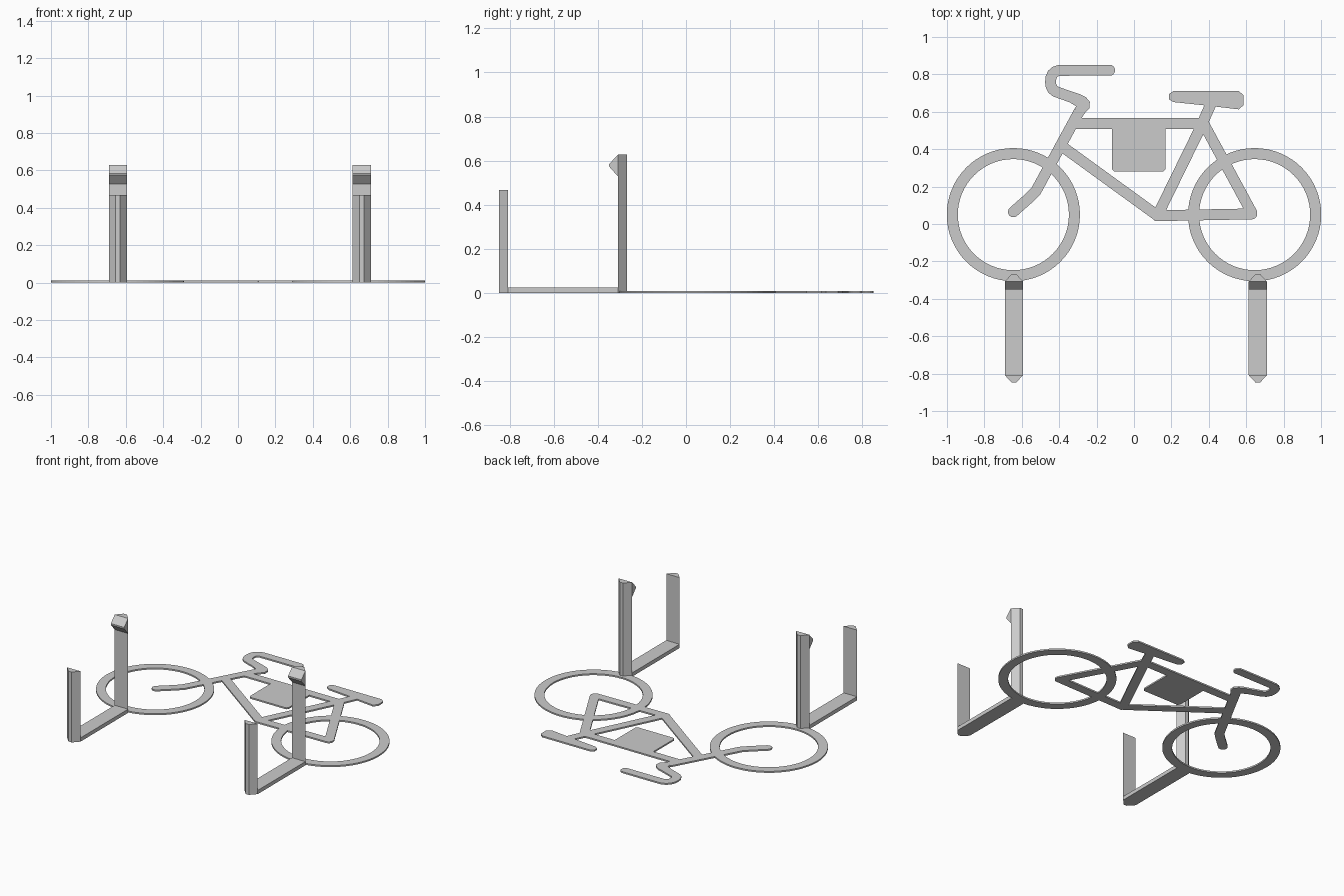
import bpy, bmesh
from math import pi, cos, sin, atan2
from mathutils import Vector

cube = bpy.data.objects.get("Cube")
if cube:
    bpy.data.objects.remove(cube)

grey = bpy.data.materials.new("steel_grey")
grey.use_nodes = True
COLOUR = (0.6, 0.6, 0.6, 1)
grey.diffuse_color = COLOUR
grey.node_tree.nodes["Principled BSDF"].inputs["Base Color"].default_value = COLOUR

THICK = 0.01   # plate thickness
TUBE = 0.058   # width of the frame strips


def prism(name, outline, sweep, place=lambda u, v: (u, v, 0)):
    """Extrude a closed 2D outline along the sweep vector."""
    bm = bmesh.new()
    face = bm.faces.new([bm.verts.new(place(u, v)) for u, v in outline])
    new = bmesh.ops.extrude_face_region(bm, geom=[face])["geom"]
    bmesh.ops.translate(bm, vec=sweep, verts=[g for g in new if isinstance(g, bmesh.types.BMVert)])
    bmesh.ops.recalc_face_normals(bm, faces=bm.faces)
    return finish(name, bm)


def finish(name, bm):
    mesh = bpy.data.meshes.new(name)
    bm.to_mesh(mesh)
    bm.free()
    mesh.materials.append(grey)
    obj = bpy.data.objects.new(name, mesh)
    bpy.context.collection.objects.link(obj)
    return obj


def smooth_path(pts, rounds=2):
    """Corner cutting that keeps the end points."""
    pts = [Vector(p) for p in pts]
    for _ in range(rounds):
        cut = [pts[0]]
        for a, b in zip(pts, pts[1:]):
            cut += [a.lerp(b, 0.25), a.lerp(b, 0.75)]
        pts = cut + [pts[-1]]
    return pts


def strip(name, pts, round_start=False, round_end=False, width=TUBE):
    """Flat strip of constant width along a path, with optional round ends."""
    pts = [Vector(p) for p in pts]
    r = width / 2
    dirs = [(b - a).normalized() for a, b in zip(pts, pts[1:])]
    left, right = [], []
    for i, p in enumerate(pts):
        d0, d1 = dirs[max(i - 1, 0)], dirs[min(i, len(dirs) - 1)]
        t = (d0 + d1).normalized()
        n = Vector((-t.y, t.x)) * r / max(t.dot(d0), 0.5)
        left.append(p + n)
        right.append(p - n)

    def cap(p, d):
        a0 = atan2(d.y, d.x) + pi / 2
        return [p + Vector((cos(a0 - pi * k / 8), sin(a0 - pi * k / 8))) * r for k in range(1, 8)]

    outline = left + (cap(pts[-1], dirs[-1]) if round_end else []) + right[::-1]
    outline += cap(pts[0], -dirs[0]) if round_start else []
    return prism(name, outline, (0, 0, THICK))


def ring(name, cx, cy, outer, inner, sides=64):
    bm = bmesh.new()
    loops = []
    for r, z in ((outer, 0), (outer, THICK), (inner, THICK), (inner, 0)):
        loops.append([bm.verts.new((cx + r * cos(2 * pi * i / sides),
                                    cy + r * sin(2 * pi * i / sides), z)) for i in range(sides)])
    for k in range(4):
        a, b = loops[k], loops[(k + 1) % 4]
        for i in range(sides):
            j = (i + 1) % sides
            bm.faces.new((a[i], a[j], b[j], b[i]))
    bmesh.ops.recalc_face_normals(bm, faces=bm.faces)
    return finish(name, bm)


# Wheels
for name, x in (("front_wheel", -0.645), ("rear_wheel", 0.645)):
    ring(name, x, 0.05, 0.356, 0.297)

# Handlebar running into the steering tube and fork
bar = smooth_path([(-0.13, 0.822), (-0.34, 0.822), (-0.44, 0.82), (-0.45, 0.72),
                   (-0.37, 0.69), (-0.25, 0.65), (-0.295, 0.6)])
strip("handlebar", bar, round_start=True)
strip("fork", [bar[-2], (-0.525, 0.175), (-0.56, 0.14), (-0.645, 0.065)], round_end=True)

# Frame tubes
strip("top_tube", [(-0.32, 0.538), (0.37, 0.538)])
strip("down_tube", [(-0.385, 0.415), (0.125, 0.045)])
strip("seat_tube", [(0.125, 0.045), (0.348, 0.5), (0.415, 0.65)])
strip("chain_stay", [(0.11, 0.044), (0.63, 0.054)], round_end=True)
strip("seat_stay", [(0.365, 0.55), (0.63, 0.06)], round_end=True)

# Saddle and hanging bag
prism("saddle", [(0.21, 0.71), (0.56, 0.71), (0.585, 0.69), (0.585, 0.635), (0.56, 0.613),
                 (0.4, 0.632), (0.21, 0.652), (0.187, 0.667), (0.187, 0.695)], (0, 0, THICK))
prism("bag", [(-0.117, 0.562), (0.168, 0.562), (0.168, 0.292), (0.157, 0.28),
              (-0.106, 0.28), (-0.117, 0.292)], (0, 0, THICK))

# Wall hooks: two posts with chamfered outer sides, joined by a flat base
for side, x in (("right", -0.642), ("left", 0.662)):
    def post(name, wide_y, narrow_y, height):
        prism(name, [(x - 0.049, wide_y), (x + 0.049, wide_y),
                     (x + 0.012, narrow_y), (x - 0.012, narrow_y)], (0, 0, height))

    def across(y, z):
        return (x - 0.049, y, z)

    post(side + "_front_post", -0.808, -0.848, 0.468)
    post(side + "_back_post", -0.308, -0.267, 0.628)
    prism(side + "_base", [(-0.808, 0), (-0.308, 0), (-0.308, 0.025), (-0.808, 0.025)],
          (0.098, 0, 0), across)
    prism(side + "_catch", [(-0.308, 0.628), (-0.349, 0.584), (-0.349, 0.574), (-0.308, 0.528)],
          (0.098, 0, 0), across)
